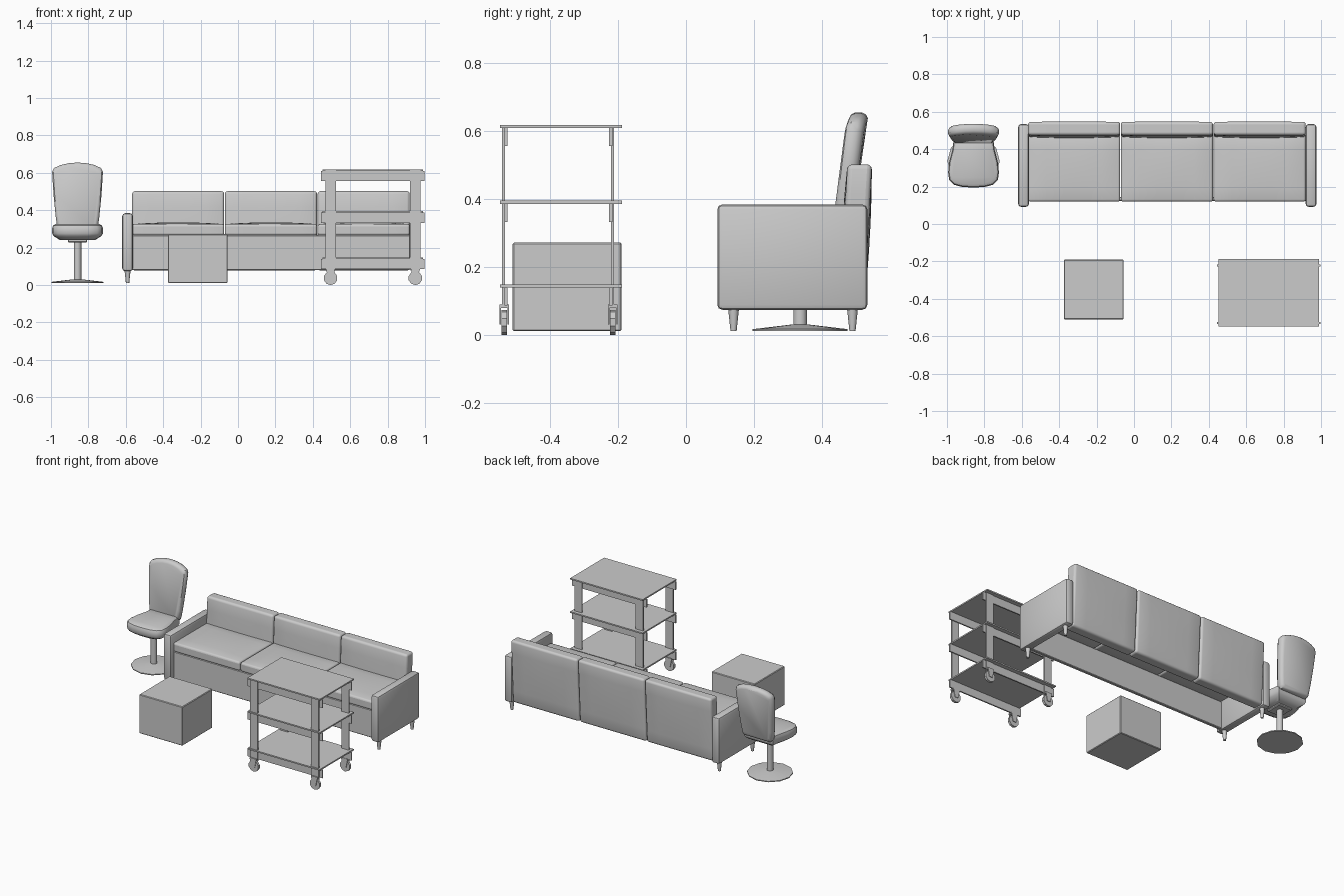
import bpy, bmesh, math
from mathutils import Vector

if "Cube" in bpy.data.objects:
    bpy.data.objects.remove(bpy.data.objects["Cube"])


def finish(bm, name, bevel=0.0, segs=2, smooth=True):
    """Optionally round the sharp edges, then make the object."""
    bmesh.ops.recalc_face_normals(bm, faces=bm.faces)
    if bevel:
        sharp = [e for e in bm.edges if e.calc_face_angle(0) > math.radians(40)]
        bmesh.ops.bevel(bm, geom=sharp, offset=bevel, segments=segs,
                        profile=0.5, affect='EDGES', clamp_overlap=True)
    mesh = bpy.data.meshes.new(name)
    bm.to_mesh(mesh)
    bm.free()
    ob = bpy.data.objects.new(name, mesh)
    bpy.context.collection.objects.link(ob)
    if smooth:
        bpy.ops.object.select_all(action='DESELECT')
        ob.select_set(True)
        bpy.context.view_layer.objects.active = ob
        bpy.ops.object.shade_smooth_by_angle(angle=math.radians(35))
    return ob


def box(name, x, y, z, bevel=0.0, segs=2, cuts=0, shape=None):
    """Box from (min, max) pairs; shape(u, p) may move points, u in -1..1."""
    bm = bmesh.new()
    bmesh.ops.create_cube(bm, size=2)
    if cuts:
        bmesh.ops.subdivide_edges(bm, edges=bm.edges[:], cuts=cuts, use_grid_fill=True)
    for v in bm.verts:
        u = v.co.copy()
        p = Vector([(a + b) / 2 + t * (b - a) / 2 for t, (a, b) in zip(u, (x, y, z))])
        v.co = shape(u, p) if shape else p
    return finish(bm, name, bevel, segs, bool(bevel))


def loft(name, rings, bevel=0.0, smooth=True):
    """Skin between rings of equal point count, with end caps."""
    bm = bmesh.new()
    loops = [[bm.verts.new(p) for p in r] for r in rings]
    n = len(loops[0])
    for a, b in zip(loops, loops[1:]):
        for i in range(n):
            j = (i + 1) % n
            bm.faces.new((a[i], a[j], b[j], b[i]))
    bm.faces.new(loops[0])
    bm.faces.new(loops[-1])
    return finish(bm, name, bevel, 2, smooth)


def turned(name, x, y, profile, sides=12):
    """Round part from (radius, z) steps."""
    rings = [[(x + r * math.cos(i * math.tau / sides), y + r * math.sin(i * math.tau / sides), z)
              for i in range(sides)] for r, z in profile]
    return loft(name, rings)


def mirrored(half):
    """Close a half outline that starts and may end on the middle line."""
    return half + [(-a, b) for a, b in reversed(half) if a > 1e-6]


# --- Sofa ---
SX = [-0.568, -0.072, 0.424, 0.92]


def puff_up(u, p):
    k = (1 - u.x ** 2) * (1 - u.y ** 2)
    if u.z > 0.9:
        p.z += 0.010 * k
    return p


def puff_back(u, p):
    k = (1 - u.x ** 2) * (1 - u.z ** 2)
    p.y += 0.022 * (p.z - 0.48) / 0.4 + (0.006 * k * u.y if abs(u.y) > 0.9 else 0)
    return p


for i in range(3):
    span = (SX[i] + 0.002, SX[i + 1] - 0.002)
    box(f"sofa_seat_cushion_{i + 1}", span, (0.12, 0.478), (0.265, 0.326), 0.014, 3, 4, puff_up)
    box(f"sofa_back_cushion_{i + 1}", span, (0.474, 0.546), (0.078, 0.502), 0.018, 3, 4, puff_back)
box("sofa_front_panel", (SX[0], SX[3]), (0.123, 0.145), (0.08, 0.267), 0.004, 1)
for side, x0 in (("left", -0.619), ("right", 0.918)):
    box(f"sofa_{side}_arm", (x0, x0 + 0.057), (0.092, 0.534), (0.074, 0.384), 0.015)
    for end, y in (("front", 0.14), ("back", 0.49)):
        turned(f"sofa_{side}_{end}_leg", x0 + 0.0285, y, [(0.009, 0.011), (0.016, 0.078)])

# --- Swivel chair ---
CX = -0.858
turned("chair_base", CX, 0.336, [(0.14, 0.011), (0.14, 0.017), (0.022, 0.031)])
turned("chair_post", CX, 0.336, [(0.02, 0.02), (0.02, 0.24)])
box("chair_seat_bracket", (CX - 0.052, CX + 0.052), (0.28, 0.39), (0.228, 0.252), 0.005, 1)
plan = mirrored([(0, 0.195), (0.06, 0.198), (0.105, 0.21), (0.13, 0.235), (0.136, 0.275),
                 (0.13, 0.33), (0.112, 0.40), (0.106, 0.455), (0, 0.46)])[:-1]
plan = mirrored([(0, 0.195), (0.06, 0.198), (0.105, 0.21), (0.13, 0.235), (0.136, 0.275),
                 (0.13, 0.33), (0.112, 0.40), (0.106, 0.455)])
loft("chair_seat", [[(CX + x * s, 0.33 + (y - 0.33) * s, z) for x, y in plan]
                    for z, s in ((0.24, 0.68), (0.262, 0.94), (0.276, 1),
                                 (0.304, 1), (0.318, 0.96), (0.326, 0.86))])
# Backrest: tapered outline with an arched top, leaning back
outline = mirrored([(0, 0.655), (0.045, 0.652), (0.09, 0.642), (0.125, 0.626), (0.136, 0.605),
                    (0.128, 0.48), (0.116, 0.36), (0.108, 0.305), (0.095, 0.29)])
rings = []
for depth, s in ((0.0, 0.86), (0.006, 0.95), (0.018, 1), (0.038, 1), (0.05, 0.95), (0.056, 0.86)):
    rings.append([(CX + x * s, 0.434 + depth + 0.125 * (z - 0.29) - 0.5 * (x * s) ** 2,
                   0.47 + (z - 0.47) * (1 - (1 - s) * 0.7)) for x, z in outline])
loft("chair_backrest", rings)

# --- Cube stool ---
box("cube_stool", (-0.375, -0.055), (-0.51, -0.19), (0.011, 0.272), 0.004, 1)

# --- Trolley ---
for level, z in (("bottom", 0.139), ("middle", 0.386), ("top", 0.609)):
    box(f"trolley_{level}_shelf", (0.453, 0.99), (-0.548, -0.188), (z, z + 0.009))
    for end, y in (("front", -0.534), ("back", -0.226)):
        box(f"trolley_{level}_{end}_rail", (0.444, 0.998), (y, y + 0.009), (z - 0.053, z + 0.001))
for side, x in (("left", 0.495), ("right", 0.948)):
    for end, y in (("front", -0.541), ("back", -0.221)):
        tag = f"trolley_{side}_{end}"
        box(f"{tag}_post", (x - 0.028, x + 0.028), (y, y + 0.009), (0.085, 0.609))
        # Caster: low-sided wheel between two fork plates
        yc = y + 0.006
        loft(f"{tag}_wheel", [[(x + 0.037 * math.cos((i + 0.5) * math.tau / 10), yy,
                                0.037 + 0.037 * math.sin((i + 0.5) * math.tau / 10))
                               for i in range(10)] for yy in (yc - 0.008, yc + 0.008)])
        for s in (-1, 1):
            fork = [(-0.012, 0.03), (0.012, 0.03), (0.024, 0.088), (-0.024, 0.088)]
            loft(f"{tag}_fork_{'a' if s < 0 else 'b'}",
                 [[(x + a, yc + s * d, z) for a, z in fork] for d in (0.010, 0.014)], smooth=False)
        box(f"{tag}_fork_top", (x - 0.024, x + 0.024), (yc - 0.014, yc + 0.014), (0.08, 0.09))
